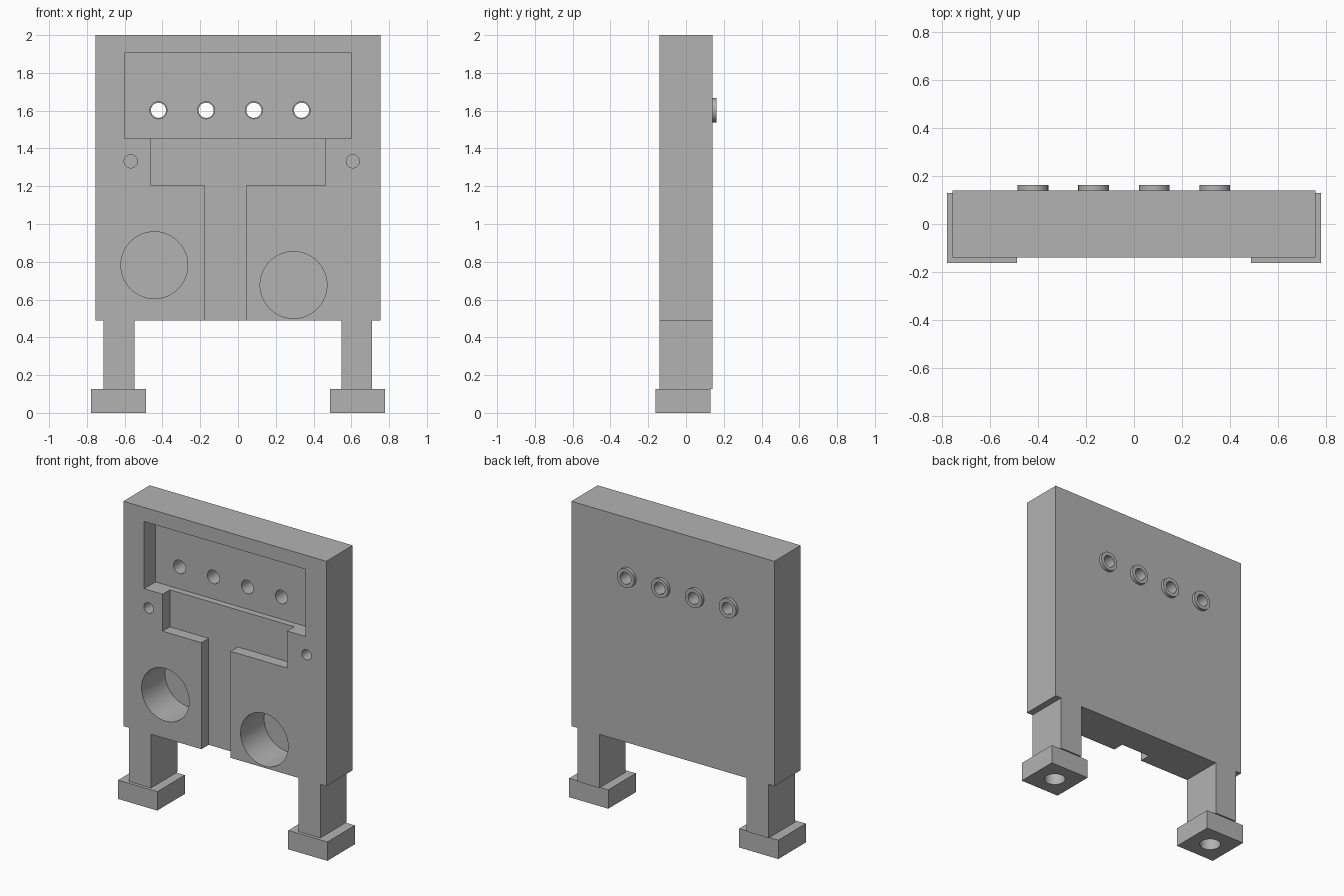
import bpy
import bmesh
import math

if "Cube" in bpy.data.objects:
    bpy.data.objects.remove(bpy.data.objects["Cube"], do_unlink=True)

FRONT, BACK = -0.14, 0.14
BASE, FOOT_TOP = 0.488, 0.127
HOLE_Z = 1.602

grey = bpy.data.materials.new("plain grey")
grey.use_nodes = True
grey.diffuse_color = (0.45, 0.45, 0.45, 1)
grey.node_tree.nodes["Principled BSDF"].inputs["Base Color"].default_value = (0.45, 0.45, 0.45, 1)


def extrude(name, outline, y0, y1):
    """Solid from an x-z outline, running from y0 to y1."""
    bm = bmesh.new()
    face = bm.faces.new([bm.verts.new((x, y0, z)) for x, z in outline])
    moved = bmesh.ops.extrude_face_region(bm, geom=[face])["geom"]
    bmesh.ops.translate(bm, vec=(0, y1 - y0, 0),
                        verts=[v for v in moved if isinstance(v, bmesh.types.BMVert)])
    bmesh.ops.recalc_face_normals(bm, faces=bm.faces)
    mesh = bpy.data.meshes.new(name)
    bm.to_mesh(mesh)
    bm.free()
    mesh.materials.append(grey)
    obj = bpy.data.objects.new(name, mesh)
    bpy.context.collection.objects.link(obj)
    return obj


def box(name, x0, x1, y0, y1, z0, z1):
    return extrude(name, [(x0, z0), (x1, z0), (x1, z1), (x0, z1)], y0, y1)


def cylinder(name, x, z, radius, y0, y1, sides=48):
    turn = math.tau / sides
    ring = [(x + radius * math.cos(i * turn), z + radius * math.sin(i * turn)) for i in range(sides)]
    return extrude(name, ring, y0, y1)


def cut(target, cutters):
    """Subtract the cutters, bake the result and remove them."""
    for cutter in cutters:
        cutter.hide_render = True
        mod = target.modifiers.new("cut", 'BOOLEAN')
        mod.operation = 'DIFFERENCE'
        mod.solver = 'EXACT'
        mod.object = cutter
    deps = bpy.context.evaluated_depsgraph_get()
    baked = bpy.data.meshes.new_from_object(target.evaluated_get(deps))
    target.modifiers.clear()
    target.data = baked
    for cutter in cutters:
        bpy.data.objects.remove(cutter, do_unlink=True)
    bpy.ops.object.select_all(action='DESELECT')
    target.select_set(True)
    bpy.context.view_layer.objects.active = target
    bpy.ops.object.shade_smooth_by_angle(angle=math.radians(30))


# Panel and both legs from one outline
panel = extrude("panel_with_legs", [
    (-0.755, BASE), (-0.712, BASE), (-0.712, FOOT_TOP), (-0.549, FOOT_TOP), (-0.549, BASE),
    (0.547, BASE), (0.547, FOOT_TOP), (0.71, FOOT_TOP), (0.71, BASE),
    (0.755, BASE), (0.755, 2), (-0.755, 2)], FRONT, BACK)

# Front recesses, blind holes and the row of through holes
outside = FRONT - 0.1
bore_x = [-0.421 + 0.2525 * i for i in range(4)]
cutters = [
    box("upper_pocket", -0.6, 0.6, outside, FRONT + 0.12, 1.453, 1.905),
    box("middle_pocket", -0.463, 0.463, outside, FRONT + 0.077, 1.204, 1.5),
    box("channel", -0.174, 0.043, outside, FRONT + 0.077, 0.4, 1.25),
]
for x, z, radius, depth in ((-0.443, 0.782, 0.177, 0.25), (0.294, 0.677, 0.177, 0.25),
                            (-0.568, 1.332, 0.035, 0.12), (0.608, 1.332, 0.035, 0.12)):
    cutters.append(cylinder("blind_hole", x, z, radius, outside, FRONT + depth))
for x in bore_x:
    cutters.append(cylinder("through_hole", x, HOLE_Z, 0.045, outside, BACK + 0.1))
cut(panel, cutters)

# Raised rings on the back
for i, x in enumerate(bore_x):
    ring = cylinder(f"back_ring_{i + 1}", x, HOLE_Z, 0.064, BACK, 0.162)
    cut(ring, [cylinder("ring_bore", x, HOLE_Z, 0.04, 0, 0.3)])

# Feet with a round socket underneath
for name, side in (("right_foot", -1), ("left_foot", 1)):
    foot = box(name, side * 0.6325 - 0.1455, side * 0.6325 + 0.1455, -0.162, 0.13, 0, FOOT_TOP)
    socket = cylinder("socket", 0, 0, 0.065, -0.1, 0.1)
    socket.rotation_euler.x = math.pi / 2
    socket.location = (side * 0.6325, -0.016, 0)
    cut(foot, [socket])
